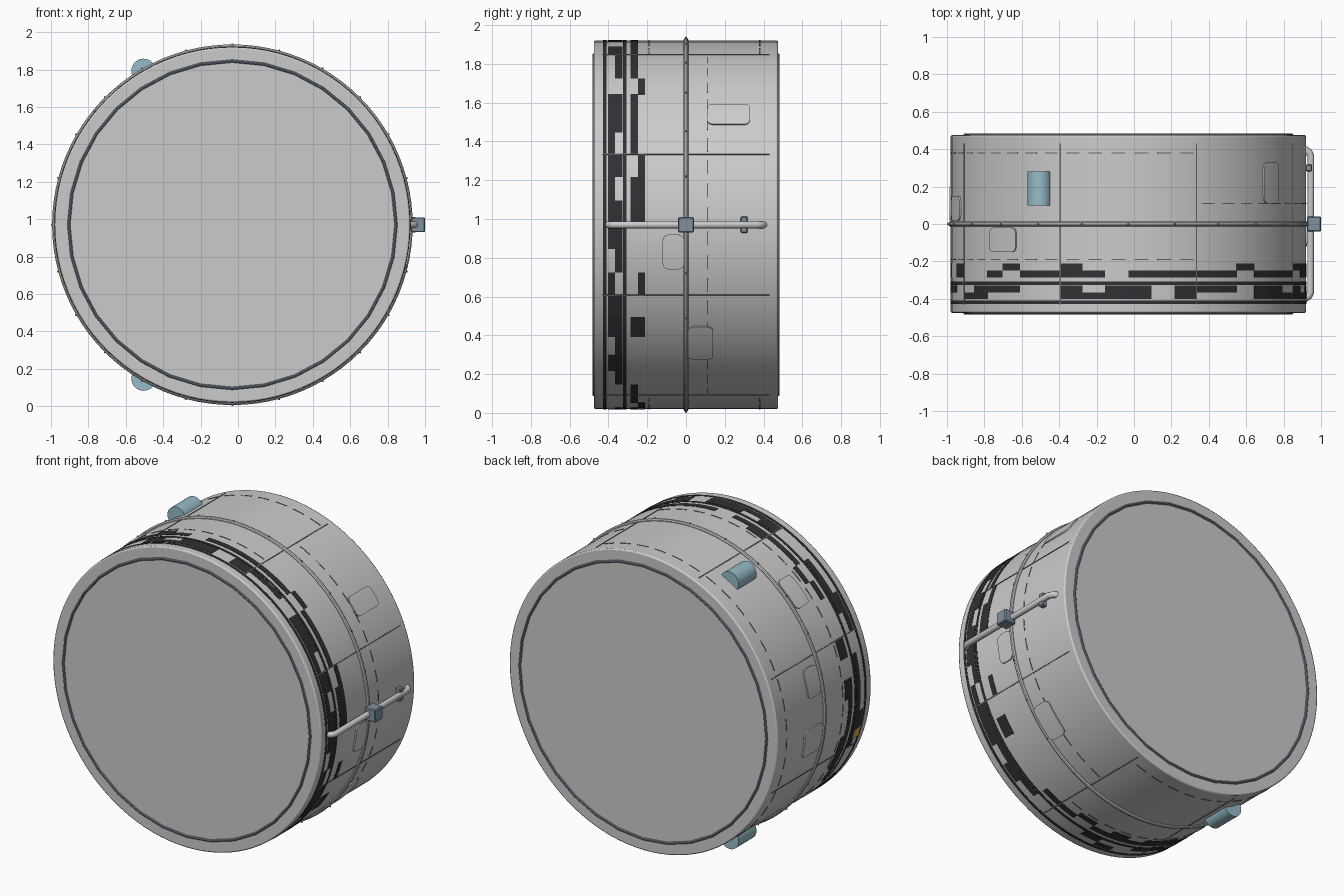
import bpy, bmesh, math, random
from math import radians, cos, sin, pi
from mathutils import Matrix, Vector

if "Cube" in bpy.data.objects:
    bpy.data.objects.remove(bpy.data.objects["Cube"])

random.seed(4)
CX, CZ, R = -0.03, 0.97, 0.95


def material(name, rgb):
    m = bpy.data.materials.new(name)
    m.diffuse_color = (*rgb, 1)
    m.use_nodes = True
    m.node_tree.nodes["Principled BSDF"].inputs["Base Color"].default_value = m.diffuse_color
    return m


BLACK = material("black_paint", (0.03, 0.03, 0.035))
LINE = material("panel_line_grey", (0.13, 0.14, 0.15))
SLATE = material("slate", (0.22, 0.28, 0.34))
BLUE = material("pale_blue", (0.30, 0.50, 0.58))
OCHRE = material("ochre", (0.70, 0.45, 0.08))


def on_drum(r, deg, y):
    a = radians(deg)
    return Vector((CX + r * cos(a), y, CZ + r * sin(a)))


def finish(o, name, mat=None, smooth=True):
    o.name = name
    if mat:
        o.data.materials.append(mat)
    if smooth:
        bpy.ops.object.select_all(action='DESELECT')
        o.select_set(True)
        bpy.context.view_layer.objects.active = o
        bpy.ops.object.shade_smooth_by_angle(angle=radians(35))
    return o


def bm_object(bm, name, mat=None, smooth=True):
    bmesh.ops.recalc_face_normals(bm, faces=bm.faces)
    me = bpy.data.meshes.new(name)
    bm.to_mesh(me)
    bm.free()
    o = bpy.data.objects.new(name, me)
    bpy.context.collection.objects.link(o)
    return finish(o, name, mat, smooth)


def arc_patch(bm, a0, a1, y0, y1, top, corner=0.0, base=R - 0.006):
    """Thin plate wrapped on the drum, optionally with rounded corners."""
    arc = radians(a1 - a0) * R
    n = 24 if corner else max(2, round((a1 - a0) / 3.75))
    cols = []
    for i in range(n + 1):
        t = i / n
        edge = min(t, 1 - t) * arc
        inset = 0
        if edge < corner:
            inset = corner - math.sqrt(corner ** 2 - (corner - edge) ** 2)
            inset = min(inset, corner * 0.95)
        a = a0 + (a1 - a0) * t
        cols.append([bm.verts.new(on_drum(r, a, y)) for r, y in
                     ((base, y0 + inset), (top, y0 + inset),
                      (top, y1 - inset), (base, y1 - inset))])
    for p, q in zip(cols, cols[1:]):
        for k in range(3):
            bm.faces.new((p[k], p[k + 1], q[k + 1], q[k]))
    bm.faces.new(cols[0])
    bm.faces.new(cols[-1][::-1])


def torus(name, y, major, minor, segs, mat=None):
    bpy.ops.mesh.primitive_torus_add(major_segments=segs, minor_segments=10,
                                     major_radius=major, minor_radius=minor,
                                     location=(CX, y, CZ), rotation=(pi / 2, 0, 0))
    return finish(bpy.context.object, name, mat)


# Main drum body with softened rims
bpy.ops.mesh.primitive_cylinder_add(vertices=96, radius=R, depth=0.95,
                                    location=(CX, 0, CZ), rotation=(pi / 2, 0, 0))
body = bpy.context.object
bev = body.modifiers.new("rim_bevel", 'BEVEL')
bev.width, bev.segments, bev.limit_method = 0.008, 2, 'ANGLE'
finish(body, "drum_body")

# Seal rings on both end faces, and the middle hoop
for name, y in (("front_seal", -0.475), ("back_seal", 0.475)):
    torus(name, y, 0.875, 0.008, 32, SLATE)
torus("middle_hoop", 0, R + 0.001, 0.013, 96)

# Pointed rivets round the hoop
bm = bmesh.new()
for i in range(24):
    a = i * 15
    rot = Matrix.Rotation(-radians(a), 4, 'Y') @ Matrix.Rotation(pi / 2, 4, 'Y')
    bmesh.ops.create_cone(bm, cap_ends=True, segments=8, radius1=0.013, radius2=0.003,
                          depth=0.024, matrix=Matrix.Translation(on_drum(0.958, a, 0)) @ rot)
bm_object(bm, "hoop_rivets", SLATE, False)

# Painted checker band near the front
bm = bmesh.new()
step = 7.5
for y0, y1 in ((-0.402, -0.366), (-0.366, -0.328), (-0.285, -0.248), (-0.248, -0.212)):
    for i in range(48):
        if random.random() < 0.5:
            arc_patch(bm, i * step, (i + 1) * step, y0, y1, R + 0.002)
bm_object(bm, "checker_band", BLACK)

# Solid stripes bordering the checkers
bm = bmesh.new()
for y0, y1 in ((-0.427, -0.410), (-0.325, -0.308)):
    for i in range(4):
        arc_patch(bm, i * 90, i * 90 + 90, y0, y1, R + 0.002)
bm_object(bm, "band_stripes", BLACK)

# Lengthwise panel seams and dashed stitch lines
bm = bmesh.new()
for i in range(8):
    a = 22.5 + i * 45
    arc_patch(bm, a - 0.2, a + 0.2, -0.43, 0.43, R + 0.0025)
for a0, a1, rows in ((-67.5, 67.5, (0.11,)), (67.5, 292.5, (0.38, -0.19))):
    for y in rows:
        for i in range(int((a1 - a0) / 7.5)):
            a = a0 + i * 7.5
            arc_patch(bm, a + 1, a + 5.5, y - 0.003, y + 0.003, R + 0.002)
bm_object(bm, "panel_seams", LINE)

# Raised access hatches: centre angle, arc length, y range
bm = bmesh.new()
for a, w, y0, y1 in ((36.7, 0.13, 0.11, 0.33), (-8.5, 0.18, -0.12, -0.01),
                     (-40, 0.22, 0.01, 0.14), (135, 0.20, -0.15, -0.02),
                     (166, 0.18, 0.02, 0.15), (188, 0.18, 0.02, 0.20)):
    h = math.degrees(w / R) / 2
    arc_patch(bm, a - h, a + h, y0, y1, R + 0.008, corner=0.03)
bm_object(bm, "access_hatches")

# Small coloured marker on the left side
bm = bmesh.new()
arc_patch(bm, 195, 199, -0.41, -0.35, R + 0.005)
bm_object(bm, "left_marker", OCHRE)

# Half-sunk blue canisters, upper and lower left
for name, a in (("upper_canister", 120), ("lower_canister", 240)):
    bpy.ops.mesh.primitive_cylinder_add(vertices=32, radius=0.065, depth=0.18,
                                        location=on_drum(0.95, a, 0.19), rotation=(pi / 2, 0, 0))
    finish(bpy.context.object, name, BLUE)

# Handrail on the right side
cu = bpy.data.curves.new("handrail", 'CURVE')
cu.dimensions = '3D'
cu.bevel_depth, cu.bevel_resolution, cu.use_fill_caps = 0.019, 3, True
sp = cu.splines.new('POLY')
path = [(0.905, 0.405), (0.935, 0.385), (0.945, 0.365),
        (0.945, -0.365), (0.935, -0.385), (0.905, -0.405)]
sp.points.add(len(path) - 1)
for p, (x, y) in zip(sp.points, path):
    p.co = (x, y, CZ, 1)
rail = bpy.data.objects.new("handrail", cu)
bpy.context.collection.objects.link(rail)

# Rail centre block and clamp
for name, loc, size in (("rail_block", (0.962, 0, CZ), (0.076, 0.08, 0.08)),
                        ("rail_clamp", (0.935, 0.30, CZ), (0.035, 0.036, 0.085))):
    bpy.ops.mesh.primitive_cube_add(size=1, location=loc)
    o = bpy.context.object
    o.scale = size
    bpy.ops.object.transform_apply(location=False, rotation=False, scale=True)
    b = o.modifiers.new("bevel", 'BEVEL')
    b.width, b.segments = 0.005, 1
    finish(o, name, SLATE, False)
